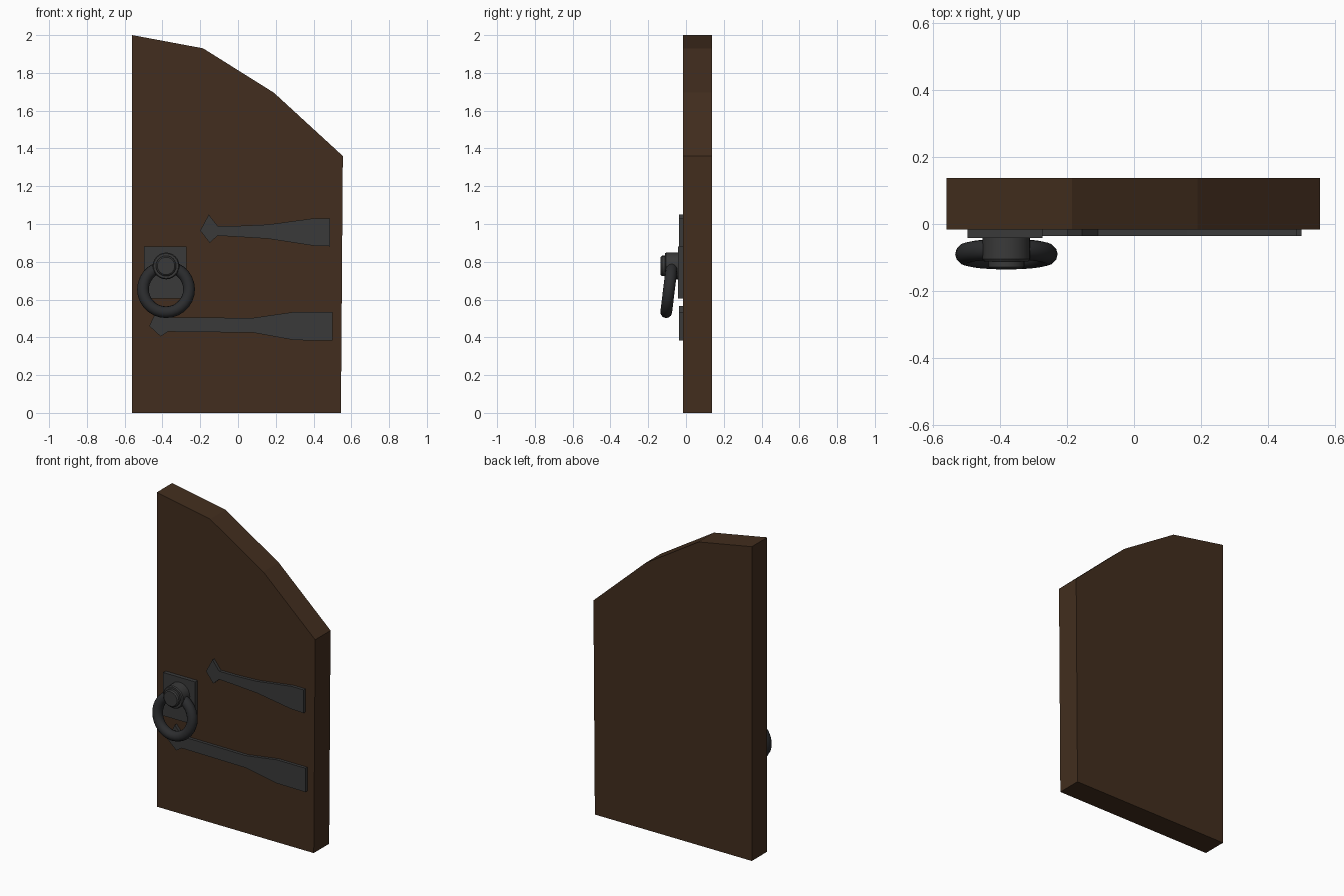
import bpy, math

if "Cube" in bpy.data.objects:
    bpy.data.objects.remove(bpy.data.objects["Cube"])


def material(name, color):
    m = bpy.data.materials.new(name)
    m.diffuse_color = (*color, 1)
    m.use_nodes = True
    m.node_tree.nodes["Principled BSDF"].inputs["Base Color"].default_value = m.diffuse_color
    return m


wood = material("dark_wood", (0.055, 0.027, 0.013))
iron = material("iron", (0.042, 0.042, 0.042))
dark_iron = material("dark_iron", (0.025, 0.026, 0.028))


def slab(name, outline, y0, y1, mat):
    """Extrude an (x, z) outline, listed counter-clockwise from the front."""
    n = len(outline)
    verts = [(x, y, z) for y in (y0, y1) for x, z in outline]
    faces = [list(range(n)), list(range(2 * n - 1, n - 1, -1))]
    faces += [[i, i + n, (i + 1) % n + n, (i + 1) % n] for i in range(n)]
    me = bpy.data.meshes.new(name)
    me.from_pydata(verts, [], faces)
    me.materials.append(mat)
    ob = bpy.data.objects.new(name, me)
    bpy.context.collection.objects.link(ob)
    return ob


def lathe(name, profile, x, z, mat, sides=24):
    """Revolve a (radius, y) profile around the y axis, capping both ends."""
    verts = [(x + r * math.cos(2 * math.pi * i / sides), y,
              z + r * math.sin(2 * math.pi * i / sides))
             for r, y in profile for i in range(sides)]
    faces = []
    for k in range(len(profile) - 1):
        a, b = k * sides, (k + 1) * sides
        faces += [[a + i, a + (i + 1) % sides, b + (i + 1) % sides, b + i]
                  for i in range(sides)]
    faces.append(list(range(sides))[::-1])
    faces.append(list(range(len(verts) - sides, len(verts))))
    me = bpy.data.meshes.new(name)
    me.from_pydata(verts, [], faces)
    me.materials.append(mat)
    ob = bpy.data.objects.new(name, me)
    bpy.context.collection.objects.link(ob)
    smooth(ob)
    return ob


def smooth(ob):
    bpy.ops.object.select_all(action='DESELECT')
    ob.select_set(True)
    bpy.context.view_layer.objects.active = ob
    bpy.ops.object.shade_smooth_by_angle(angle=math.radians(35))


FRONT = -0.017

# Door leaf with half-arched top
slab("door_panel", [(-0.56, 0), (0.545, 0), (0.555, 1.36), (0.19, 1.695),
                    (-0.185, 1.93), (-0.56, 2.0)], FRONT, 0.138, wood)

# Iron hinge straps with pointed tips
slab("upper_hinge_strap", [
    (-0.2, 0.965), (-0.15, 0.90), (-0.108, 0.938), (0.0, 0.932), (0.16, 0.922),
    (0.4, 0.885), (0.487, 0.882), (0.487, 1.03), (0.4, 1.03), (0.16, 0.997),
    (0.0, 0.99), (-0.108, 0.99), (-0.155, 1.05)], -0.036, FRONT, iron)
slab("lower_hinge_strap", [
    (-0.47, 0.46), (-0.41, 0.405), (-0.37, 0.43), (0.08, 0.425), (0.3, 0.385),
    (0.5, 0.383), (0.5, 0.535), (0.3, 0.535), (0.08, 0.503), (-0.37, 0.505),
    (-0.42, 0.565)], -0.036, FRONT, iron)

# Handle back plate
slab("handle_plate", [(-0.497, 0.605), (-0.273, 0.605), (-0.273, 0.88),
                      (-0.497, 0.88)], -0.042, FRONT, iron)

# Round boss with a raised knob
lathe("handle_boss", [(0.071, -0.04), (0.071, -0.105), (0.066, -0.112),
                      (0.054, -0.112), (0.054, -0.128), (0.046, -0.135)],
      -0.381, 0.778, iron)

# Pull ring, hanging slightly outwards at the bottom
bpy.ops.mesh.primitive_torus_add(
    major_segments=28, minor_segments=12, major_radius=0.122, minor_radius=0.031,
    location=(-0.381, -0.09, 0.654), rotation=(math.radians(90 - 7), 0, 0))
ring = bpy.context.object
ring.name = "pull_ring"
ring.data.materials.append(dark_iron)
smooth(ring)
